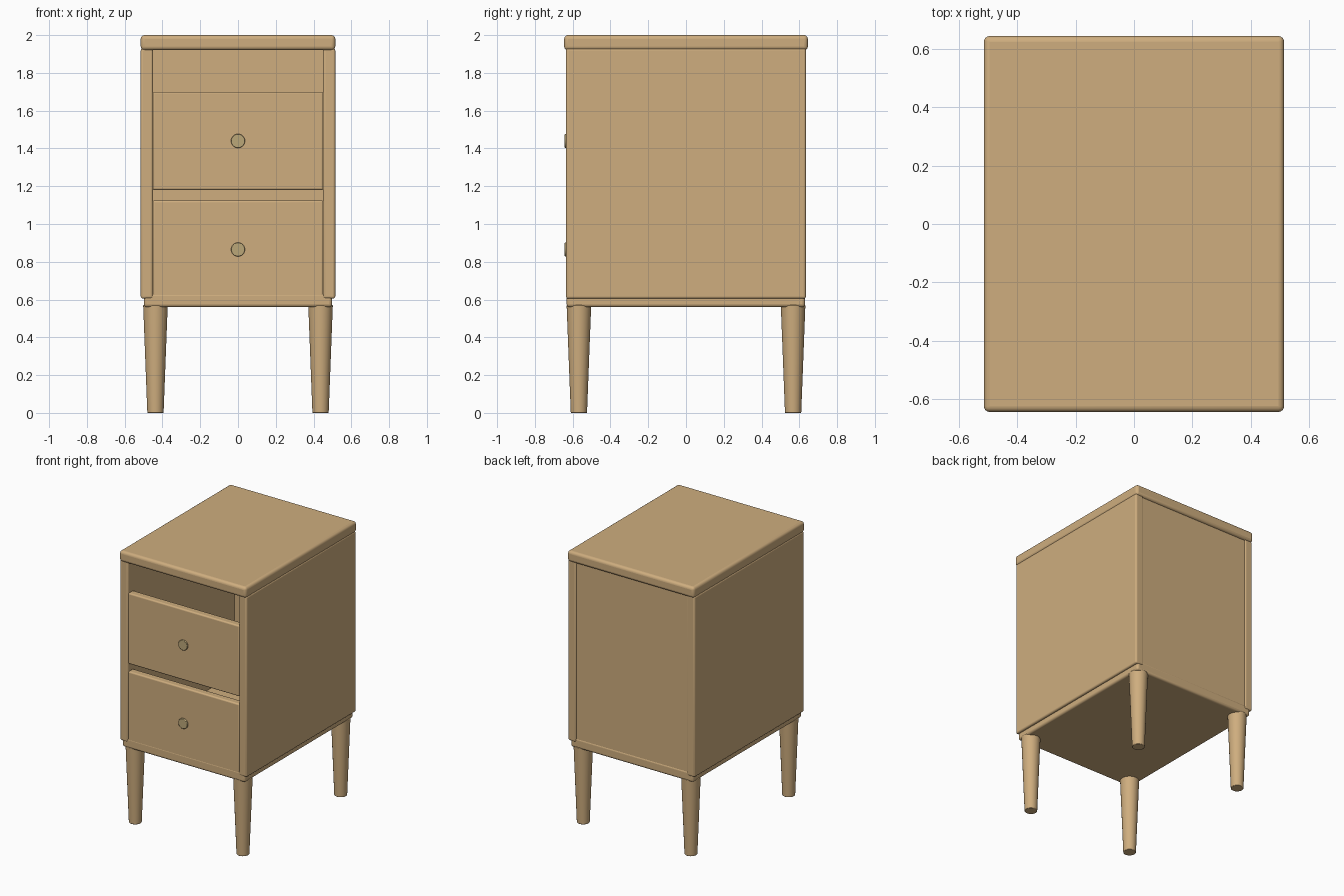
import bpy, math

if "Cube" in bpy.data.objects:
    bpy.data.objects.remove(bpy.data.objects["Cube"])

def material(name, color):
    m = bpy.data.materials.new(name)
    m.diffuse_color = (*color, 1)
    m.use_nodes = True
    m.node_tree.nodes["Principled BSDF"].inputs["Base Color"].default_value = m.diffuse_color
    return m

wood = material("wood", (0.62, 0.42, 0.21))
knob_wood = material("knob_wood", (0.50, 0.39, 0.19))

def finish(ob, name, mat, bevel, segments=4):
    ob.name = name
    ob.data.materials.append(mat)
    if bevel:
        mod = ob.modifiers.new("rounded_edges", 'BEVEL')
        mod.width = bevel
        mod.segments = segments
        mod.limit_method = 'ANGLE'
        mod.angle_limit = math.radians(40)
    bpy.ops.object.shade_smooth_by_angle(angle=math.radians(35))
    return ob

def box(name, x, y, z, bevel):
    """Rounded board from (min, max) ranges on each axis."""
    bpy.ops.mesh.primitive_cube_add(size=1, location=[sum(r) / 2 for r in (x, y, z)])
    ob = bpy.context.object
    ob.scale = [r[1] - r[0] for r in (x, y, z)]
    bpy.ops.object.transform_apply(location=False, rotation=False, scale=True)
    return finish(ob, name, wood, bevel)

# Cabinet boards
box("top_board", (-0.515, 0.515), (-0.645, 0.645), (1.92, 2.0), 0.02)
box("bottom_board", (-0.498, 0.498), (-0.632, 0.63), (0.56, 0.635), 0.016)
box("back_panel", (-0.485, 0.485), (0.60, 0.627), (0.605, 1.925), 0)
for side, s in (("left", -1), ("right", 1)):
    box(side + "_side_panel", tuple(sorted((s * 0.45, s * 0.515))),
        (-0.635, 0.635), (0.605, 1.93), 0.012)

# Drawer fronts with small round knobs
for label, z in (("upper", 1.44), ("lower", 0.865)):
    box(label + "_drawer_front", (-0.452, 0.452), (-0.631, -0.575),
        (z - 0.26, z + 0.26), 0.01)
    bpy.ops.mesh.primitive_cylinder_add(vertices=32, radius=0.037, depth=0.04,
                                        location=(0, -0.622, z),
                                        rotation=(math.pi / 2, 0, 0))
    finish(bpy.context.object, label + "_knob", knob_wood, 0.003, 2)

# Tapered round legs
for end, sy in (("front", -1), ("back", 1)):
    for side, sx in (("left", -1), ("right", 1)):
        bpy.ops.mesh.primitive_cone_add(vertices=32, radius1=0.043, radius2=0.065,
                                        depth=0.57,
                                        location=(sx * 0.437, sy * 0.567, 0.285))
        finish(bpy.context.object, f"{end}_{side}_leg", wood, 0.003, 2)
